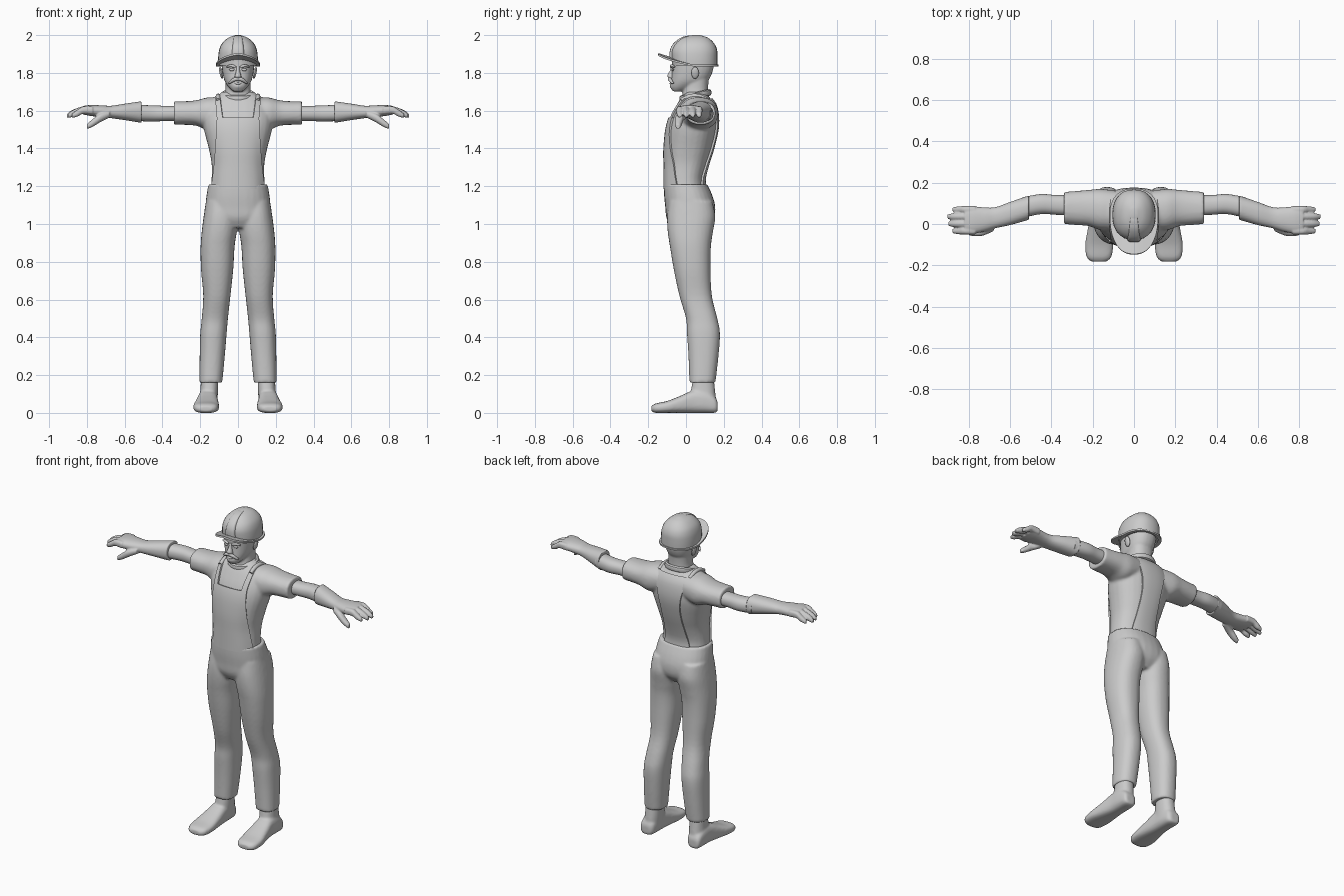
import bpy, bmesh
from math import sin, cos, pi, radians, copysign
from mathutils import Vector, Matrix

if "Cube" in bpy.data.objects:
    bpy.data.objects.remove(bpy.data.objects["Cube"])

grey = bpy.data.materials.new("plain grey")
grey.use_nodes = True
COLOUR = (0.6, 0.6, 0.6, 1)
grey.diffuse_color = COLOUR
grey.node_tree.nodes["Principled BSDF"].inputs["Base Color"].default_value = COLOUR
UNIT = 0.01  # profile rows are given in hundredths


def spow(v, e):
    return copysign(abs(v) ** e, v)


def blend(rows, t):
    """Smooth curve through the rows, t running over the row index."""
    i = min(int(t), len(rows) - 2)
    f = t - i
    a, b, c, d = (rows[max(0, min(len(rows) - 1, i + k))] for k in (-1, 0, 1, 2))
    return [q + f * (r - p) / 2 + f * f * (2 * p - 5 * q + 4 * r - s) / 2
            + f ** 3 * (3 * q - p - 3 * r + s) / 2 for p, q, r, s in zip(a, b, c, d)]


def loft(bm, axis, rows, power=2.3, sides=28, steps=4):
    """Closed skin over rows of (position, low, high, low, high) along an axis."""
    rings = []
    for k in range((len(rows) - 1) * steps + 1):
        pos, a0, a1, b0, b1 = blend(rows, k / steps)
        ring = []
        for j in range(sides):
            t = 2 * pi * j / sides
            a = (a0 + a1) / 2 + (a1 - a0) / 2 * spow(cos(t), 2 / power)
            b = (b0 + b1) / 2 + (b1 - b0) / 2 * spow(sin(t), 2 / power)
            co = {"x": (pos, a, b), "y": (a, pos, b), "z": (a, b, pos)}[axis]
            ring.append(bm.verts.new(Vector(co) * UNIT))
        rings.append(ring)
    for r, s in zip(rings, rings[1:]):
        for j in range(sides):
            n = (j + 1) % sides
            bm.faces.new((r[j], r[n], s[n], s[j]))
    bm.faces.new(rings[0])
    bm.faces.new(rings[-1])


def even(rows):
    """Rows (z, half width, back, front) made symmetrical about x."""
    return [(z, -w, w, lo, hi) for z, w, lo, hi in rows]


def ball(bm, centre, size, turn=0):
    m = Matrix.Translation(Vector(centre) * UNIT) @ Matrix.Rotation(turn, 4, "Y")
    bmesh.ops.create_uvsphere(bm, u_segments=14, v_segments=10, radius=UNIT,
                              matrix=m @ Matrix.Diagonal((*size, 1)))


def finish(name, bm, mirror=False, fuse=0, thick=0):
    bmesh.ops.recalc_face_normals(bm, faces=bm.faces)
    for f in bm.faces:
        f.smooth = True
    for e in bm.edges:
        e.smooth = len(e.link_faces) == 2 and e.calc_face_angle(0) < radians(42)
    mesh = bpy.data.meshes.new(name)
    bm.to_mesh(mesh)
    bm.free()
    mesh.materials.append(grey)
    ob = bpy.data.objects.new(name, mesh)
    bpy.context.collection.objects.link(ob)
    if thick:
        mod = ob.modifiers.new("thickness", "SOLIDIFY")
        mod.thickness, mod.offset = thick, 0
    if mirror:
        ob.modifiers.new("mirror", "MIRROR").use_mirror_merge = False
    if fuse:
        mod = ob.modifiers.new("fuse", "REMESH")
        mod.mode, mod.voxel_size, mod.use_smooth_shade = "VOXEL", fuse, True
        mod = ob.modifiers.new("soften", "SMOOTH")
        mod.factor, mod.iterations = 0.5, 5
    return ob


def tube(name, points, mirror=True):
    """Rounded strand through (x, y, z, radius) points."""
    cu = bpy.data.curves.new(name, "CURVE")
    cu.dimensions, cu.bevel_depth, cu.bevel_resolution, cu.use_fill_caps = "3D", UNIT, 3, True
    sp = cu.splines.new("POLY")
    n = (len(points) - 1) * 4
    sp.points.add(n)
    for k, p in enumerate(sp.points):
        x, y, z, r = blend(points, k / 4)
        p.co, p.radius = (x * UNIT, y * UNIT, z * UNIT, 1), r
    sp.use_smooth = True
    cu.materials.append(grey)
    ob = bpy.data.objects.new(name, cu)
    bpy.context.collection.objects.link(ob)
    if mirror:
        ob.modifiers.new("mirror", "MIRROR")


# Shirt: torso and short sleeves
TORSO = [(118, 14.5, -11, 10), (124, 14, -11, 9.5), (132, 14, -11, 11.5), (140, 15.5, -11, 14),
         (150, 18, -10, 16.3), (157, 18.5, -8, 16.5), (163, 16.5, -5, 15.3),
         (167, 12.5, -2.5, 12.5), (170, 8, 0, 10.5)]
bm = bmesh.new()
loft(bm, "z", even(TORSO))
sleeve = [(8, -3, 16, 152, 167), (16, -3, 17, 150, 167), (22, -1, 16.5, 152, 165.5),
          (28, -.5, 16, 152.5, 165), (34, 0, 15.5, 152.5, 165)]
loft(bm, "x", sleeve)
loft(bm, "x", [(-p, *r) for p, *r in sleeve])
finish("shirt", bm, fuse=.008)


# Overall panels that follow the torso surface
def panel(name, rows, side, mirror=False, cols=10):
    bm = bmesh.new()
    grid = []
    for k in range((len(rows) - 1) * 5 + 1):
        z, x0, x1 = blend(rows, k / 5)
        i = max(n for n in range(len(TORSO) - 1) if TORSO[n][0] <= z)
        f = (z - TORSO[i][0]) / (TORSO[i + 1][0] - TORSO[i][0])
        z, w, lo, hi = blend(TORSO, i + f)
        line = []
        for c in range(cols + 1):
            x = x0 + (x1 - x0) * c / cols
            depth = (hi - lo) / 2 * max(0, 1 - abs(x / w) ** 2.3) ** (1 / 2.3) + .4
            line.append(bm.verts.new(Vector((x, (lo + hi) / 2 + side * depth, z)) * UNIT))
        grid.append(line)
    for r, s in zip(grid, grid[1:]):
        for c in range(cols):
            bm.faces.new((r[c], r[c + 1], s[c + 1], s[c]))
    finish(name, bm, mirror=mirror, thick=.012)


panel("bib", [(119, -14, 14), (130, -12.5, 12.5), (145, -11.5, 11.5), (156, -11, 11)], -1)
panel("front_strap", [(156, 8, 11), (162, 8.8, 11.5), (166, 9.3, 11.8)], -1, True, 4)
panel("back_panel", [(119, -9, 9), (130, -7, 7), (145, -6.5, 6.5), (157, -8.5, 8.5),
                     (166, -11, 11)], 1)
tube("shoulder_strap", [(10.5, -2.5, 165.5, 1.1), (10.5, 2, 167.5, 1.3),
                        (10.5, 7, 167.5, 1.3), (10.5, 11.5, 165.5, 1.1)])

# Collar: tilted ring round the neck
bm = bmesh.new()
ring = [[bm.verts.new(Vector(((8.3 + 1.3 * cos(v)) * sin(u), 5 - (7.3 + 1.3 * cos(v)) * cos(u),
                              168 - 1.6 * cos(u) + 1.8 * sin(v))) * UNIT)
         for v in (k * pi / 4 for k in range(8))] for u in (k * pi / 16 for k in range(32))]
for a in range(32):
    for b in range(8):
        n, m = ring[(a + 1) % 32], (b + 1) % 8
        bm.faces.new((ring[a][b], n[b], n[m], ring[a][m]))
finish("collar", bm)

# Trousers: hips and both legs in one skin
bm = bmesh.new()
loft(bm, "z", even([(121, 15.7, -11.8, 11.3), (115, 16.7, -11.6, 14), (109, 17.3, -11, 15.5),
                    (103, 17.5, -10.3, 14.8), (98, 14, -7.5, 11)]))
leg = [(112, 1, 17, -9, 14), (104, 0, 18.2, -10, 15.5), (96, .6, 19.2, -9.7, 14.3),
       (88, 1.8, 19.8, -8.5, 13.2), (76, 2.5, 19.6, -6.5, 13), (62, 4, 18.4, -3.5, 13.7),
       (50, 5.3, 19.2, 0, 16.6), (42, 6, 20, .5, 18), (30, 7, 20.3, 1.3, 17.2), (16, 8.3, 20.5, 1.8, 15.6)]
loft(bm, "z", leg)
loft(bm, "z", [(z, -b, -a, c, d) for z, a, b, c, d in leg])
finish("trousers", bm, fuse=.008)

# Shoes
bm = bmesh.new()
loft(bm, "y", [(-18.3, 13.5, 20.5, .8, 3.5), (-16, 11, 23, 0, 5), (-10, 10, 23.7, 0, 6.3),
               (-3, 10.3, 22.5, 0, 9), (4, 10.8, 21.3, 0, 12), (10, 11, 21, 0, 12),
               (15, 11.8, 20.5, 0, 9), (16.7, 13.5, 19.5, .8, 6)], power=2.8)
loft(bm, "z", [(5, 11, 20.7, 2, 16), (11, 10.6, 20, 2.5, 15.5), (20, 10.5, 19.5, 4, 14.5)])
finish("shoe", bm, mirror=True, fuse=.007)

# Bare arms and gauntlet gloves
bm = bmesh.new()
loft(bm, "x", [(30, 4, 14, 154.5, 162.5), (38, 4.5, 14, 154.5, 162.5),
               (45, 4.8, 14.5, 154.3, 162.8), (54, 3, 13, 154.5, 163)])
finish("arm", bm, mirror=True)
bm = bmesh.new()
loft(bm, "x", [(51, 2, 13.8, 153.5, 165), (60, -.5, 10.7, 155, 163.7), (67, -2, 8.2, 156, 162.6),
               (72, -3.5, 8, 156.5, 162.8), (78, -4.8, 8.6, 157.2, 163), (82, -4.7, 8.6, 158, 162.5)])
for y, tip in ((7, 88), (3.6, 90.5), (.1, 90), (-3.4, 88)):
    loft(bm, "x", [(77, y - 1.8, y + 1.8, 158, 162.3), (82, y - 1.7, y + 1.7, 158.3, 162.3),
                   (tip - 3, y - 1.6, y + 1.6, 156.8, 160.5), (tip, y - 1, y + 1, 156.2, 158.4)], sides=12)
loft(bm, "x", [(68, -3.5, 2, 156.3, 160), (73, -5.6, -1, 153.8, 158.5),
               (77, -6, -2, 151.4, 155.5), (80, -5.5, -3, 150.2, 153)], sides=12)
finish("glove", bm, mirror=True, fuse=.005).modifiers["soften"].iterations = 2

# Neck and head
bm = bmesh.new()
loft(bm, "z", even([(164, 7.6, -2.5, 12), (172, 6.6, -1.5, 11.7), (180, 7, -1, 12.5)]))
loft(bm, "z", even([(170.2, 2.6, -7, -2), (172.5, 5, -8, 5), (176, 7.2, -7.8, 11.5),
                    (181, 8.3, -7.5, 14.2), (187, 8.8, -7.6, 15)]))
ball(bm, (0, -7.2, 173), (2.4, 1.4, 1.6))
finish("head", bm, fuse=.006)
bm = bmesh.new()
loft(bm, "z", even([(177.3, 1.9, -9.3, -6), (178.5, 1.7, -10, -6), (181, 1, -8.7, -6),
                    (183.5, .9, -7.8, -6)]), sides=10)
finish("nose", bm)
bm = bmesh.new()
ball(bm, (8.9, 4.8, 180), (.9, 2, 3.2), radians(12))
finish("ear", bm, mirror=True)
bm = bmesh.new()
ball(bm, (3.3, -7, 181.7), (1.5, .7, .7))
finish("eye", bm, mirror=True)
tube("eyebrow", [(1.3, -7.8, 183, .6), (3.5, -7.6, 183.8, .8), (6, -6, 183.2, .4)])
tube("moustache", [(0, -8.7, 176.8, .9), (2.2, -8.5, 176.4, 1), (4.2, -7.4, 175, .7), (5.2, -6.4, 174.6, .3)])
tube("lower_lip", [(-1.8, -7.4, 174.6, .4), (0, -8, 174.4, .7), (1.8, -7.4, 174.6, .4)], False)

# Hard hat: shell, raised front rib and brim
bm = bmesh.new()
loft(bm, "z", even([(184, 10.5, -7.3, 16.6), (188, 10.5, -7.7, 16.7), (192, 10, -7.6, 16.5),
                    (195.5, 8.5, -5.7, 15), (198.5, 5.3, -2, 11.8), (200, 1.5, 3.5, 7.5)]))
finish("hat_shell", bm)
bm = bmesh.new()
loft(bm, "z", even([(188, 3.4, -8.7, 0), (192, 3.2, -8.5, 0), (195.5, 2.8, -6.7, 2),
                    (198.7, 2.2, -2.6, 4), (199.8, 1.5, 1.5, 4.5)]), power=5)
finish("hat_rib", bm)
bm = bmesh.new()
loops = []
for wide, front, back in ((9.5, 10, 11), (11.7, 19.2, 12.6)):
    loop = []
    for k in range(40):
        c, s = cos(k * pi / 20), sin(k * pi / 20)
        y = 4.5 - (front if c > 0 else back) * spow(c, .85)
        z = 184.3 + max(0, 4 - y) * .33 - wide * .04
        z -= max(0, 4 - y) * abs(s) * .1
        loop.append(bm.verts.new(Vector((wide * spow(s, .85), y, z)) * UNIT))
    loops.append(loop)
for k in range(40):
    n = (k + 1) % 40
    bm.faces.new((loops[0][k], loops[0][n], loops[1][n], loops[1][k]))
finish("hat_brim", bm, thick=.01)
